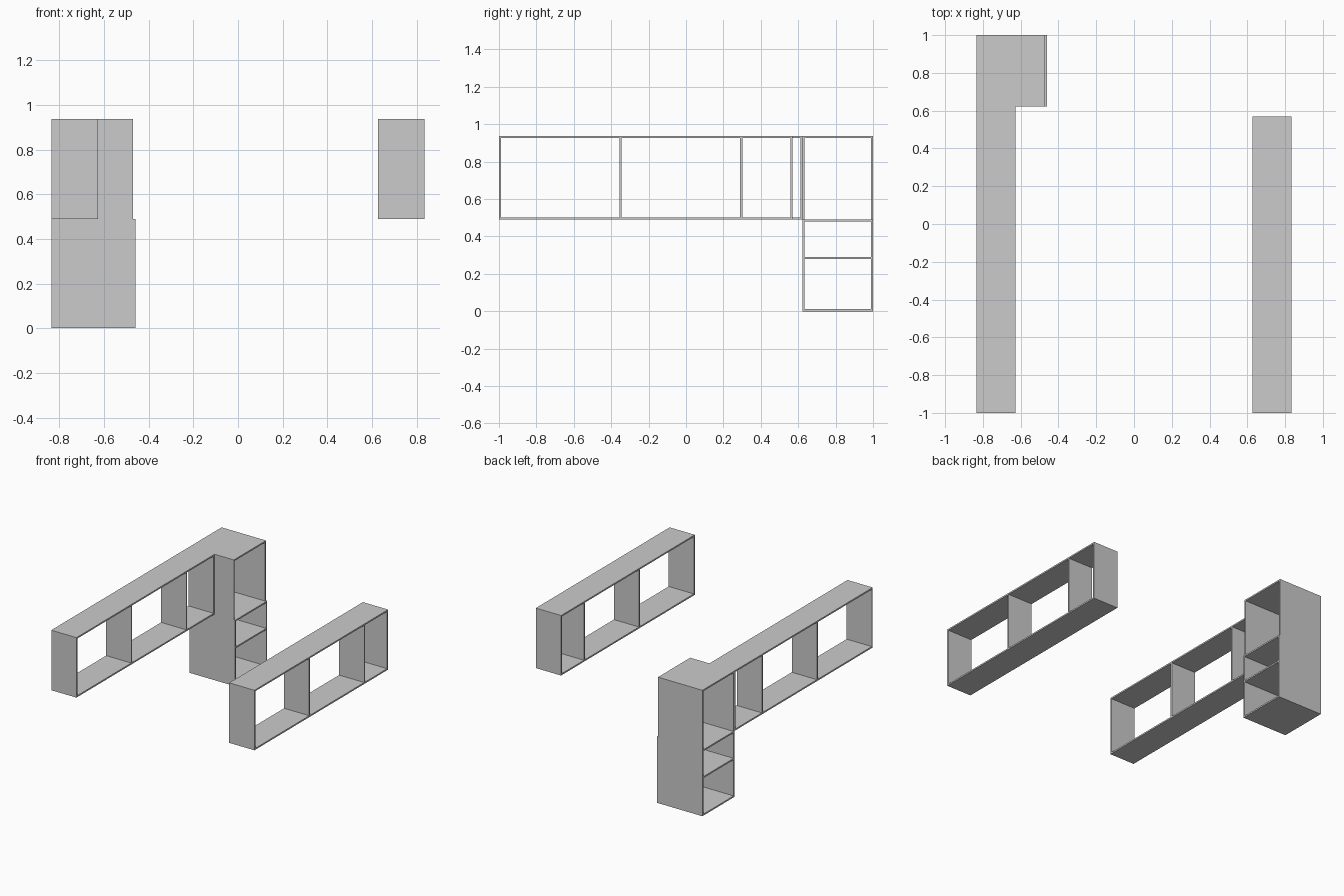
import bpy
import bmesh

if "Cube" in bpy.data.objects:
    bpy.data.objects.remove(bpy.data.objects["Cube"])

T = 0.011            # board thickness
Z0, Z1 = 0.49, 0.936  # wall shelf bottom and top


def board(name, x, y, z):
    bm = bmesh.new()
    bmesh.ops.create_cube(bm, size=1)
    for v in bm.verts:
        for i, (lo, hi) in enumerate((x, y, z)):
            v.co[i] = hi if v.co[i] > 0 else lo
    finish(name, bm)


def slab(name, outline, z0, z1):
    bm = bmesh.new()
    face = bm.faces.new([bm.verts.new((x, y, z0)) for x, y in outline])
    ext = bmesh.ops.extrude_face_region(bm, geom=[face])
    for g in ext["geom"]:
        if isinstance(g, bmesh.types.BMVert):
            g.co.z = z1
    bmesh.ops.recalc_face_normals(bm, faces=bm.faces)
    finish(name, bm)


def finish(name, bm):
    me = bpy.data.meshes.new(name)
    bm.to_mesh(me)
    bm.free()
    bpy.context.collection.objects.link(bpy.data.objects.new(name, me))


XL, XS, XT, XB = -0.835, -0.628, -0.47, -0.46  # left, shelf, tower, base edges
Y_TOWER = 0.622

# Upright dividers and bottom boards of the two long shelves
for side, x, y_end in (("left", (XL, XS), Y_TOWER), ("right", (-XS, -XL), 0.57)):
    board(side + "_shelf_bottom", x, (-1, y_end), (Z0, Z0 + T))
    for i, y in enumerate((-1, -0.356, 0.29, y_end - T)):
        board(f"{side}_shelf_upright_{i}", x, (y, y + T), (Z0 + T, Z1 - T))

# Right top board, and L-shaped top board joining left shelf and tower
board("right_shelf_top", (-XS, -XL), (-1, 0.57), (Z1 - T, Z1))
slab("left_corner_top", [(XL, -1), (XS, -1), (XS, Y_TOWER), (XT, Y_TOWER),
                         (XT, 1), (XL, 1)], Z1 - T, Z1)

# Tower side boards: slightly deeper base below, upper box above
for side, y in (("front", Y_TOWER), ("back", 1 - T)):
    board(f"tower_base_{side}", (XL, XB), (y, y + T), (0, Z0))
    board(f"tower_upper_{side}", (XL, XT), (y, y + T), (Z0, Z1 - T))

# Tower horizontal boards
for name, z in (("bottom", 0), ("middle", 0.279), ("upper", Z0 - T)):
    board(f"tower_{name}_shelf", (XL, XB), (Y_TOWER + T, 1 - T), (z, z + T))
